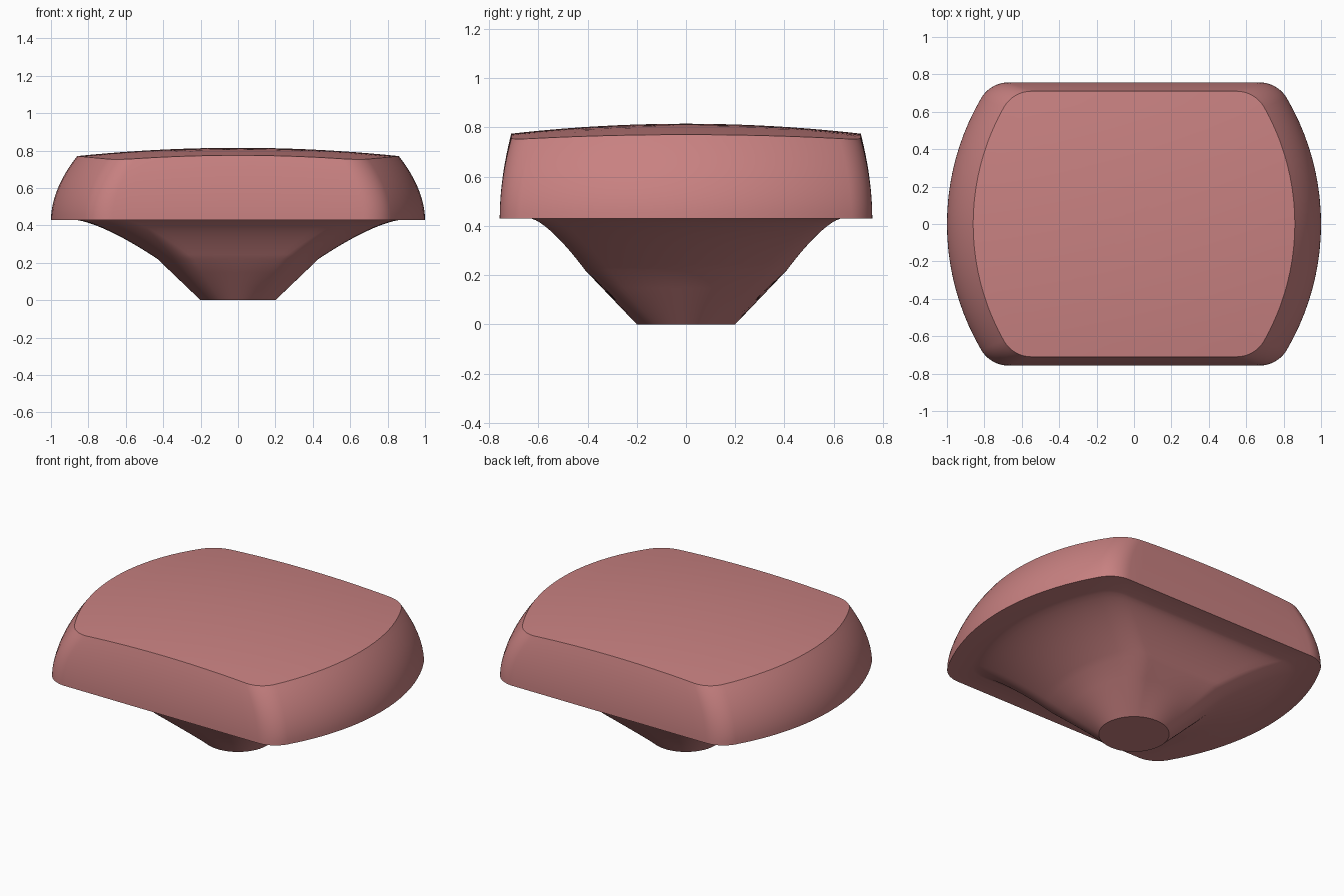
import bpy, bmesh
from math import sin, cos, pi, atan2, sqrt, radians

if "Cube" in bpy.data.objects:
    bpy.data.objects.remove(bpy.data.objects["Cube"])


def outline(a, h, R, c):
    """Barrel rectangle: bowed sides (radius R), flat front/back, corners of radius c."""
    ox = a - R
    cx, cy = ox + sqrt((R - c) ** 2 - (h - c) ** 2), h - c
    phi = atan2(cy, cx - ox)
    q = [(ox + R * cos(phi * i / 10), R * sin(phi * i / 10)) for i in range(10)]
    for i in range(10):
        t = phi + (pi / 2 - phi) * i / 10
        q.append((cx + c * cos(t), cy + c * sin(t)))
    q += [(cx * (1 - i / 8), h) for i in range(9)]
    half = q + [(-x, y) for x, y in q[-2::-1]]
    return half + [(x, -y) for x, y in half[-2:0:-1]]


def mix(p, q, t):
    return [(a[0] + (b[0] - a[0]) * t, a[1] + (b[1] - a[1]) * t) for a, b in zip(p, q)]


def flat(p, z):
    return [(x, y, z) for x, y in p]


def dome(x, y):
    return 0.815 - 0.06 * x * x - 0.08 * y * y


rim = outline(1.0, 0.757, 1.33, 0.17)
top = outline(0.86, 0.71, 1.27, 0.17)
recess = outline(0.87, 0.63, 1.2, 0.15)
waist = outline(0.43, 0.41, 0.9, 0.15)
foot = [(0.2 * cos(atan2(y, x)), 0.2 * sin(atan2(y, x))) for x, y in waist]

rings = [flat(foot, 0)]
# straight cone, then flared underside
rings += [flat(mix(foot, waist, t), 0.22 * t) for t in (0.33, 0.67)]
for i in range(13):
    t = 1 - i / 12
    rings.append(flat(mix(recess, waist, t), 0.43 - 0.21 * t ** 1.4))
# curved outer wall meeting the domed top
for i in range(13):
    t = i / 12
    rings.append([(x, y, 0.43 + (dome(*p) - 0.43) * t)
                  for (x, y), p in zip(mix(rim, top, t ** 1.9), top)])
# domed top
for i in range(1, 10):
    s = 1 - i / 10
    rings.append([(x * s, y * s, dome(x * s, y * s)) for x, y in top])

bm = bmesh.new()
loops = [[bm.verts.new(p) for p in r] for r in rings]
n = len(loops[0])
for a, b in zip(loops, loops[1:]):
    for i in range(n):
        j = (i + 1) % n
        bm.faces.new((a[i], a[j], b[j], b[i]))
bm.faces.new(loops[0][::-1])
tip = bm.verts.new((0, 0, dome(0, 0)))
for i in range(n):
    bm.faces.new((loops[-1][i], loops[-1][(i + 1) % n], tip))
bmesh.ops.recalc_face_normals(bm, faces=bm.faces)
mesh = bpy.data.meshes.new("button_cap")
bm.to_mesh(mesh)
bm.free()

cap = bpy.data.objects.new("button_cap", mesh)
bpy.context.collection.objects.link(cap)
mat = bpy.data.materials.new("rose")
mat.diffuse_color = (0.58, 0.22, 0.22, 1)
mat.use_nodes = True
mat.node_tree.nodes["Principled BSDF"].inputs["Base Color"].default_value = mat.diffuse_color
mesh.materials.append(mat)
bpy.context.view_layer.objects.active = cap
cap.select_set(True)
bpy.ops.object.shade_smooth_by_angle(angle=radians(30))
